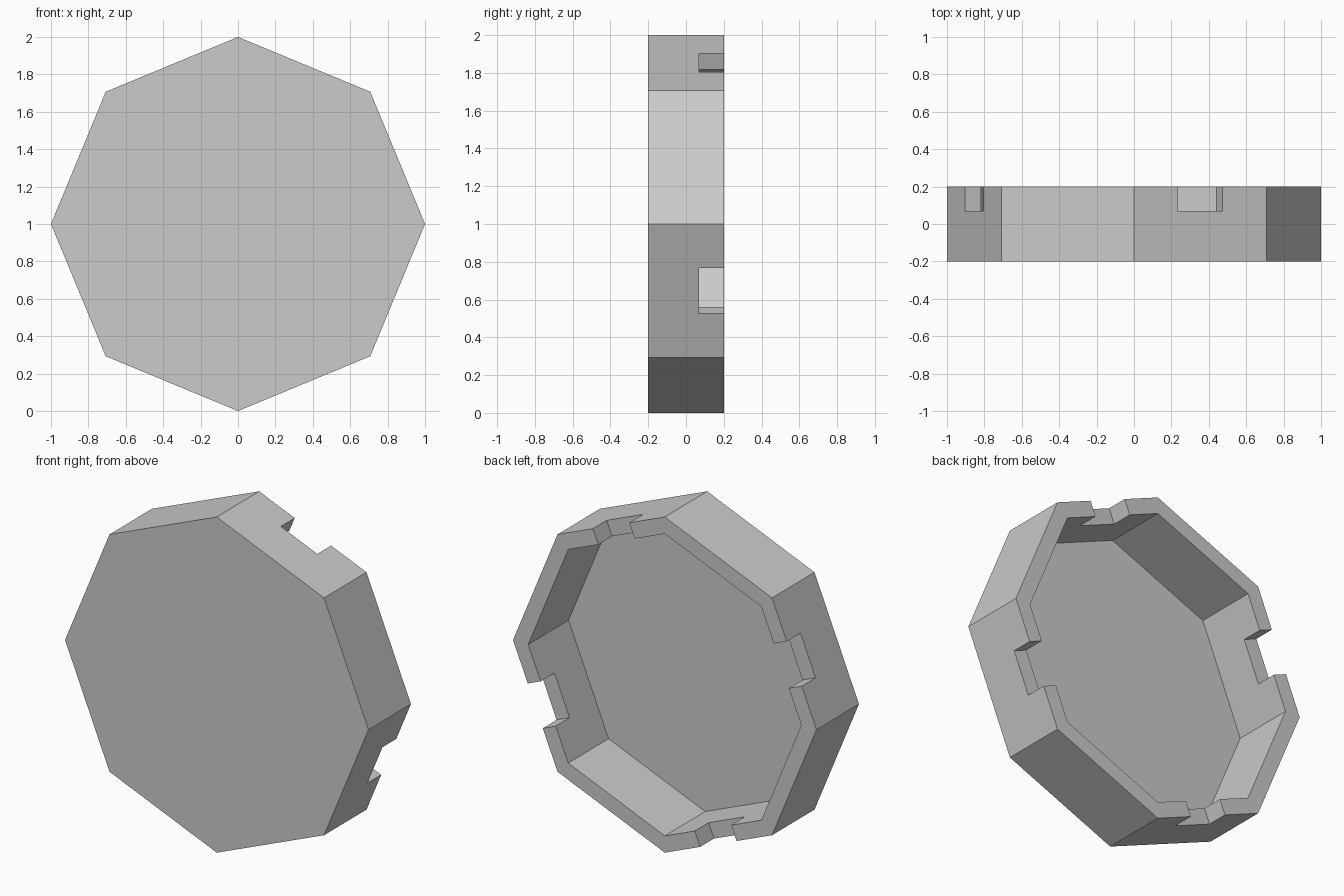
import bpy, bmesh
from math import cos, sin, pi
from mathutils import Matrix

if "Cube" in bpy.data.objects:
    bpy.data.objects.remove(bpy.data.objects["Cube"])

CENTRE_Z = 1.0


def make_object(name, bm):
    bmesh.ops.recalc_face_normals(bm, faces=bm.faces)
    mesh = bpy.data.meshes.new(name)
    bm.to_mesh(mesh)
    bm.free()
    obj = bpy.data.objects.new(name, mesh)
    bpy.context.collection.objects.link(obj)
    return obj


def octagon_prism(name, radius, y0, y1):
    bm = bmesh.new()
    ring = [bm.verts.new((radius * cos(i * pi / 4), y0,
                          CENTRE_Z + radius * sin(i * pi / 4))) for i in range(8)]
    face = bm.faces.new(ring)
    ext = bmesh.ops.extrude_face_region(bm, geom=[face], use_keep_orig=True)
    top = [v for v in ext["geom"] if isinstance(v, bmesh.types.BMVert)]
    bmesh.ops.translate(bm, verts=top, vec=(0, y1 - y0, 0))
    return make_object(name, bm)


# Shallow octagonal tray, closed at the front
tray = octagon_prism("octagonal_tray", 1.0, -0.2, 0.2)

# Cavity open at the back
cavity = octagon_prism("cavity_cutter", 0.9, -0.18, 0.4)

# Rim notches in the middle of every other side
bm = bmesh.new()
for i in range(4):
    angle = pi * 3 / 8 + i * pi / 2
    place = (Matrix.Translation((0, 0, CENTRE_Z)) @ Matrix.Rotation(-angle, 4, 'Y')
             @ Matrix.Translation((0.88, 0.235, 0))
             @ Matrix.Diagonal((0.3, 0.33, 0.26, 1)))
    bmesh.ops.create_cube(bm, size=1, matrix=place)
notches = make_object("notch_cutter", bm)

# Cut the tray and keep the finished mesh
for cutter in (cavity, notches):
    cutter.hide_render = True
    mod = tray.modifiers.new(cutter.name, 'BOOLEAN')
    mod.operation = 'DIFFERENCE'
    mod.solver = 'EXACT'
    mod.object = cutter
bpy.context.view_layer.objects.active = tray
for mod in list(tray.modifiers):
    bpy.ops.object.modifier_apply(modifier=mod.name)
for cutter in (cavity, notches):
    bpy.data.objects.remove(cutter)
